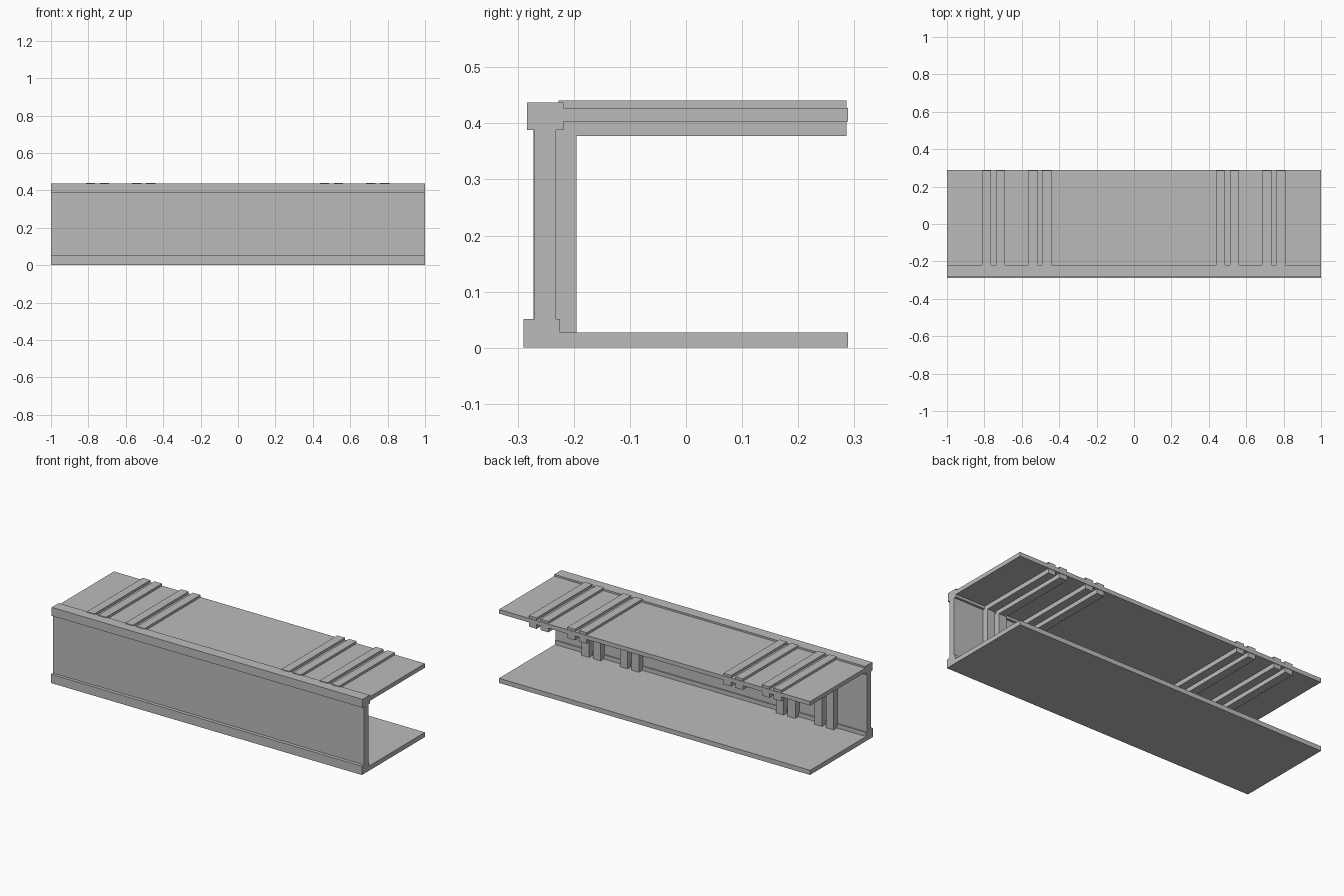
import bpy
import bmesh

cube = bpy.data.objects.get("Cube")
if cube:
    bpy.data.objects.remove(cube, do_unlink=True)

# Single plain grey
grey = bpy.data.materials.new("plain_grey")
grey.use_nodes = True
GREY = (0.5, 0.5, 0.5, 1)
grey.diffuse_color = GREY
grey.node_tree.nodes["Principled BSDF"].inputs["Base Color"].default_value = GREY


def box(name, xs, ys, zs):
    """Box between the given limits on each axis."""
    bm = bmesh.new()
    bmesh.ops.create_cube(bm, size=1)
    for v in bm.verts:
        v.co = [lim[0] if c < 0 else lim[1] for c, lim in zip(v.co, (xs, ys, zs))]
    mesh = bpy.data.meshes.new(name)
    bm.to_mesh(mesh)
    bm.free()
    mesh.materials.append(grey)
    obj = bpy.data.objects.new(name, mesh)
    bpy.context.collection.objects.link(obj)
    return obj


FULL = (-1, 1)
SEAM = -0.72

# Floor and lower front beam
box("floor", FULL, (-0.225, 0.289), (0, 0.027))
box("lower_beam", FULL, (-0.29, -0.225), (0, 0.051))

# Front wall in two panels with a shallow step at the seam
box("wall_long_panel", (SEAM, 1), (-0.27, -0.232), (0.051, 0.388))
box("wall_short_panel", (-1, SEAM), (-0.272, -0.232), (0.051, 0.388))

# Upper front beam and roof
box("upper_beam", FULL, (-0.283, -0.218), (0.388, 0.437))
box("roof", FULL, (-0.218, 0.289), (0.403, 0.427))

# Paired ribs above and below the roof, each with a post against the wall
WIDTH = 0.049
for i, x in enumerate((0.438, 0.513, 0.685, 0.76)):
    for side, x0 in (("left", x), ("right", -x - WIDTH - 0.004)):
        span = (x0, x0 + WIDTH)
        tag = f"{side}_{i + 1}"
        box(f"upper_rib_{tag}", span, (-0.227, 0.286), (0.427, 0.441))
        box(f"lower_rib_{tag}", span, (-0.195, 0.286), (0.377, 0.403))
        box(f"post_{tag}", span, (-0.232, -0.195), (0.027, 0.403))
